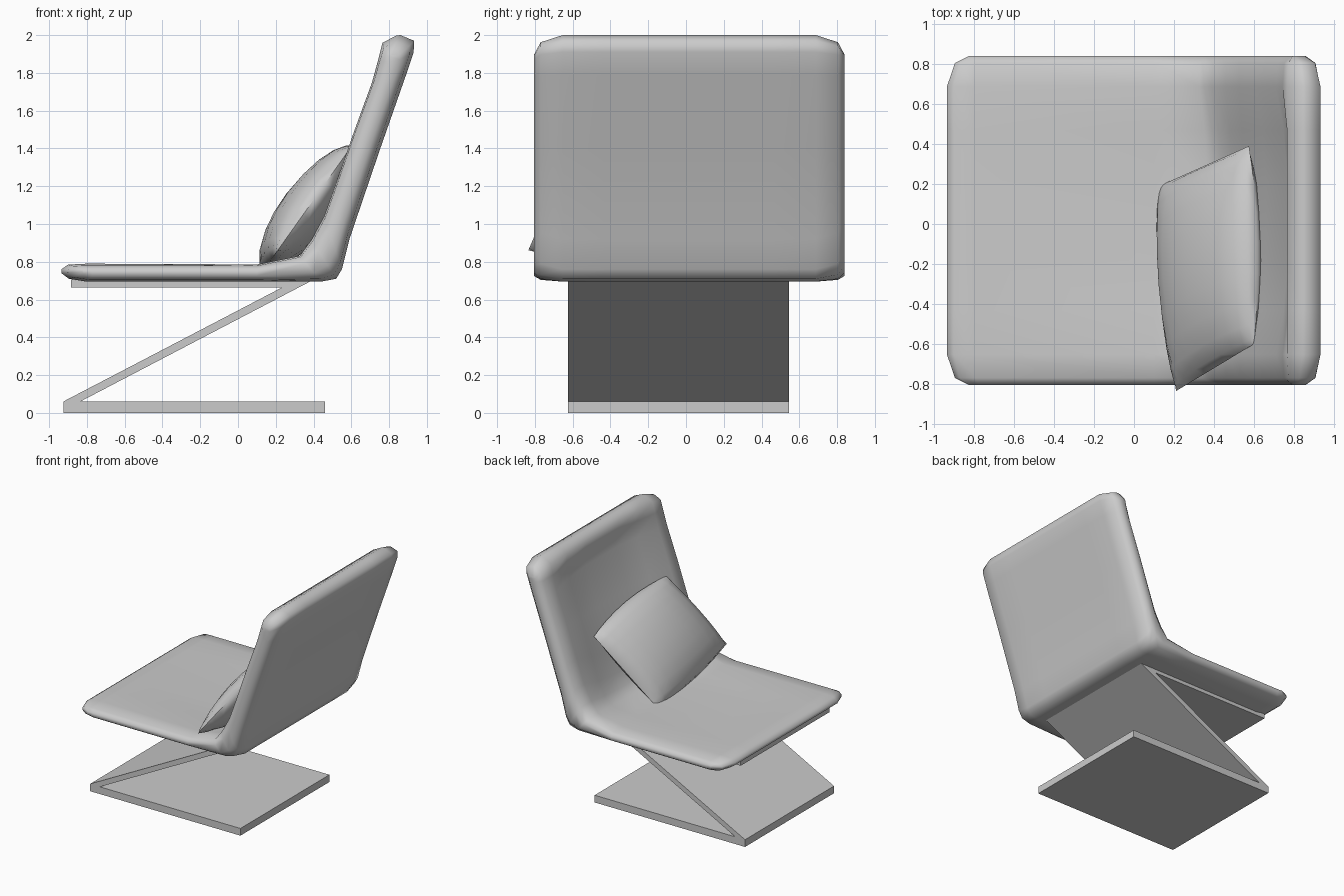
import bpy, math
from mathutils import Vector

if "Cube" in bpy.data.objects:
    bpy.data.objects.remove(bpy.data.objects["Cube"])


def add_mesh(name, verts, faces, smooth_angle=None):
    mesh = bpy.data.meshes.new(name)
    mesh.from_pydata(verts, [], faces)
    ob = bpy.data.objects.new(name, mesh)
    bpy.context.collection.objects.link(ob)
    bpy.ops.object.select_all(action='DESELECT')
    ob.select_set(True)
    bpy.context.view_layer.objects.active = ob
    bpy.ops.object.mode_set(mode='EDIT')
    bpy.ops.mesh.select_all(action='SELECT')
    bpy.ops.mesh.normals_make_consistent(inside=False)
    bpy.ops.object.mode_set(mode='OBJECT')
    if smooth_angle:
        bpy.ops.object.shade_smooth_by_angle(angle=math.radians(smooth_angle))
    return ob


# Z-shaped base: flat profile extruded across y
prof = [(-.925, 0), (.46, 0), (.46, .06), (-.835, .06), (.40, .705),
        (-.885, .705), (-.885, .665), (.235, .665), (-.925, .06)]
n = len(prof)
verts = [(x, y, z) for y in (-.625, .545) for x, z in prof]
faces = [list(range(n)), list(range(n, 2 * n))]
faces += [(i, (i + 1) % n, (i + 1) % n + n, i + n) for i in range(n)]
add_mesh("base", verts, faces)

# Padded seat and back: rows of (outer point, inner point) along the L path
rows = [((-.935, .74), (-.935, .76)), ((-.895, .71), (-.90, .785)),
        ((-.80, .695), (-.80, .79)), ((.10, .695), (.10, .788)),
        ((.44, .695), (.32, .84)), ((.52, .71), (.38, .93)),
        ((.55, .76), (.45, 1.06)), ((.59, .92), (.52, 1.25)),
        ((.75, 1.39), (.60, 1.48)), ((.89, 1.79), (.70, 1.75)),
        ((.93, 1.91), (.735, 1.87)), ((.932, 1.97), (.765, 1.96)),
        ((.86, 2.0), (.84, 1.998))]
dish = [0, 0, 0, .15, .38, .40, .40, .40, .40, .36, .26, 0, 0]
pull = {0: 1, 1: .72, 2: .25}
last = len(rows) - 1
# Stations across the width: offset, thickness, end trim, dish amount
half = [(.8225, .35, .11, 0), (.787, .8, .04, 0), (.67, 1, 0, .15),
        (.45, 1, 0, .7), (.2, 1, 0, 1)]
stations = [(-o, t, e, d) for o, t, e, d in half] + half[::-1]


def section(o, t, e, d):
    outer, inner = [], []
    for i, (a, b) in enumerate(rows):
        a, b = Vector(a), Vector(b)
        mid = (a + b) / 2
        b = b.lerp(a, dish[i] * d)
        shift = Vector((1, 0)) * e * pull.get(i, 0) \
            - Vector((.34, .94)) * e * pull.get(last - i, 0)
        for src, out in ((a, outer), (b, inner)):
            p = mid + (src - mid) * t + shift
            out.append((p.x, o + .0175, p.y))
    return outer + inner[::-1]


verts = [p for s in stations for p in section(*s)]
m = 2 * len(rows)
faces = []
for s in range(len(stations) - 1):
    for i in range(m):
        j = (i + 1) % m
        faces.append((s * m + i, s * m + j, s * m + m + j, s * m + m + i))
for s in (0, (len(stations) - 1) * m):
    for i in range(last):
        faces.append((s + i, s + i + 1, s + m - 2 - i, s + m - 1 - i))
add_mesh("seat_and_back", verts, faces, 80)

# Loose pillow: four corners, bilinear grid, bowed top edge, puffed both sides
low_l, low_r = Vector((.125, .19, .735)), Vector((.21, -.835, .86))
top_l, top_r = Vector((.575, .39, 1.29)), Vector((.60, -.60, 1.41))
face_dir = Vector((-.825, .05, .565)).normalized()
upward = (top_l - low_l).normalized()
N = 10
verts, faces, index = [], [], {}
for side, height in ((0, .15), (1, -.13)):
    for i in range(N + 1):
        for j in range(N + 1):
            u = -math.cos(math.pi * i / N)
            v = -math.cos(math.pi * j / N)
            rim = i in (0, N) or j in (0, N)
            if rim and side:
                index[side, i, j] = index[0, i, j]
                continue
            p = low_l.lerp(low_r, (u + 1) / 2).lerp(
                top_l.lerp(top_r, (u + 1) / 2), (v + 1) / 2)
            p += upward * (.05 if v > 0 else .025) * v * (1 - u * u)
            puff = max(0, (1 - u * u) * (1 - v * v)) ** .5
            index[side, i, j] = len(verts)
            verts.append(p + face_dir * height * puff)
    for i in range(N):
        for j in range(N):
            faces.append([index[side, a, b] for a, b in
                          ((i, j), (i + 1, j), (i + 1, j + 1), (i, j + 1))])
add_mesh("pillow", verts, faces, 60)
